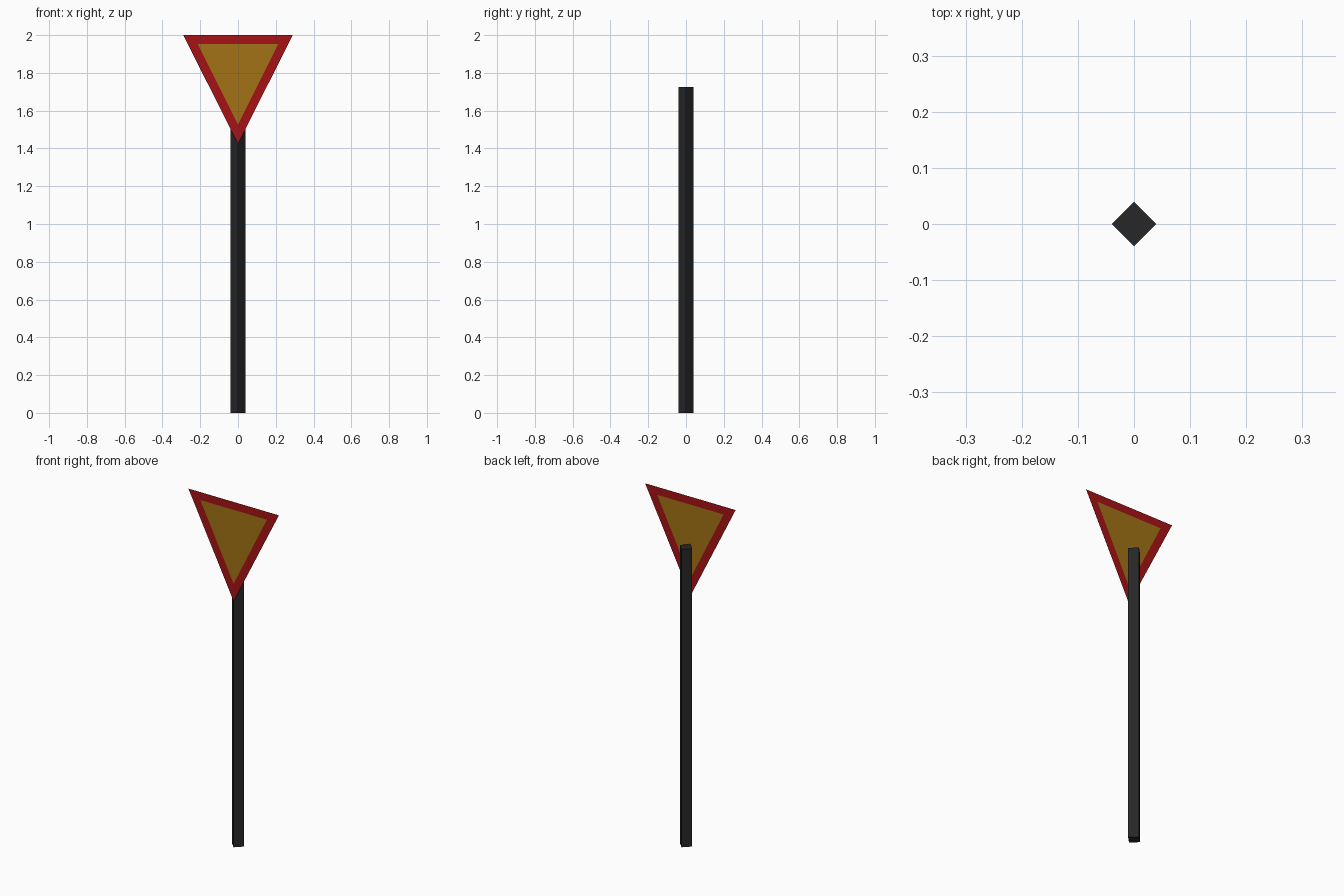
import bpy
import bmesh

if "Cube" in bpy.data.objects:
    bpy.data.objects.remove(bpy.data.objects["Cube"])

SIGN_Y = -0.04
OUTER = [(-0.29, 2.0), (0.0, 1.425), (0.29, 2.0)]
INNER = [(-0.213, 1.954), (0.0, 1.526), (0.213, 1.954)]


def material(name, rgb):
    mat = bpy.data.materials.new(name)
    mat.diffuse_color = (*rgb, 1)
    mat.use_nodes = True
    mat.node_tree.nodes["Principled BSDF"].inputs["Base Color"].default_value = mat.diffuse_color
    return mat


def sheet(name, loops, mat):
    """Flat sheet facing -y: one loop is filled, two loops make a ring."""
    bm = bmesh.new()
    rings = [[bm.verts.new((x, SIGN_Y, z)) for x, z in loop] for loop in loops]
    if len(rings) == 1:
        bm.faces.new(rings[0])
    else:
        a, b = rings
        n = len(a)
        for i in range(n):
            j = (i + 1) % n
            bm.faces.new((a[i], a[j], b[j], b[i]))
    mesh = bpy.data.meshes.new(name)
    bm.to_mesh(mesh)
    bm.free()
    mesh.materials.append(mat)
    obj = bpy.data.objects.new(name, mesh)
    bpy.context.collection.objects.link(obj)
    return obj


# Triangular sign: red border around a yellow panel
sheet("sign_border", [OUTER, INNER], material("red", (0.38, 0.006, 0.008)))
sheet("sign_panel", [INNER], material("yellow", (0.36, 0.17, 0.008)))

# Square post turned so one edge touches the back of the sign
POST_H = 1.725
bpy.ops.mesh.primitive_cylinder_add(vertices=4, radius=0.04, depth=POST_H,
                                    location=(0, 0, POST_H / 2))
post = bpy.context.object
post.name = "post"
post.data.materials.append(material("dark_metal", (0.02, 0.02, 0.02)))
